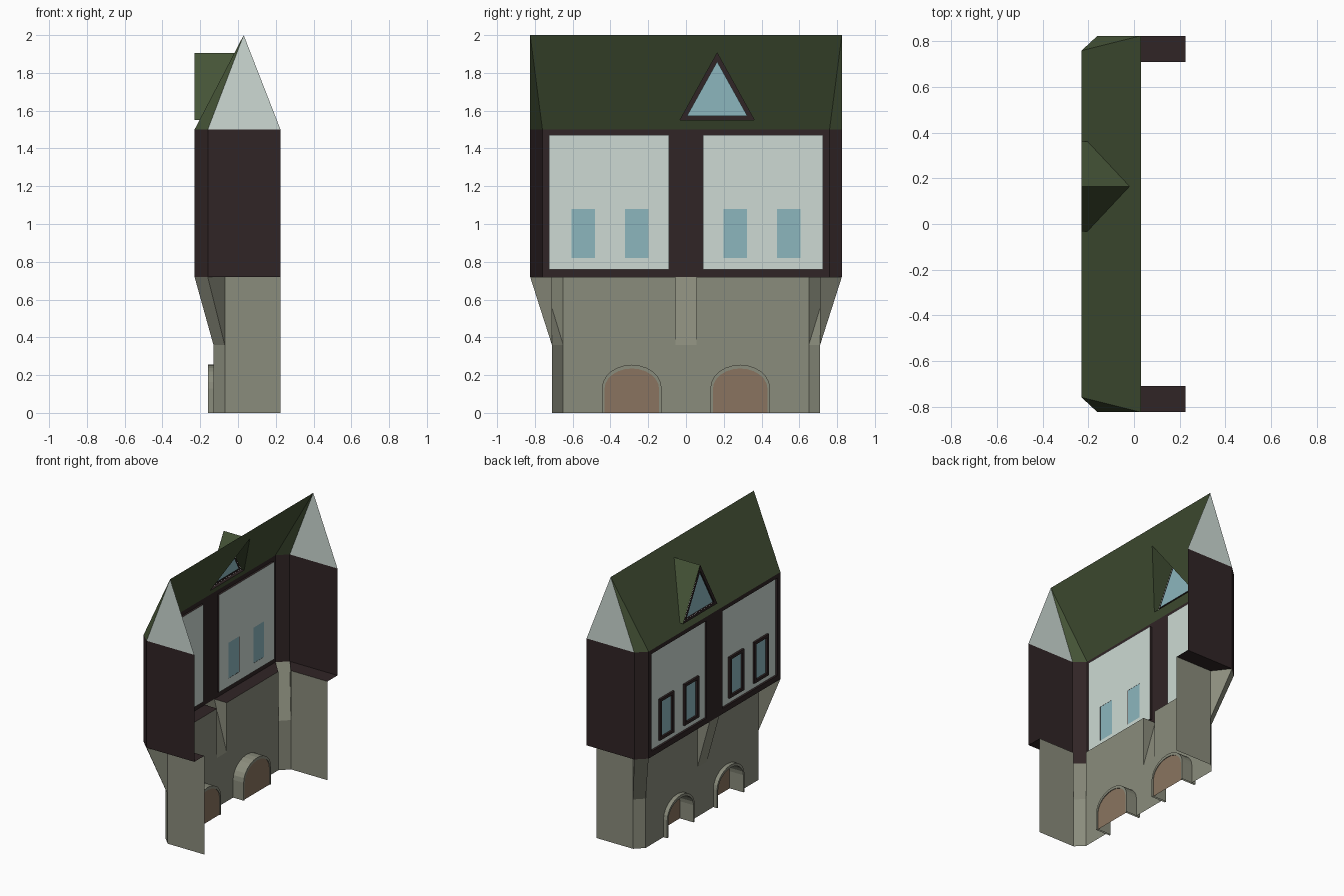
import bpy, math
from mathutils import Vector
from mathutils.geometry import tessellate_polygon

if "Cube" in bpy.data.objects:
    bpy.data.objects.remove(bpy.data.objects["Cube"])


def material(name, r, g, b):
    m = bpy.data.materials.new(name)
    m.diffuse_color = (r, g, b, 1)
    m.use_nodes = True
    m.node_tree.nodes["Principled BSDF"].inputs["Base Color"].default_value = m.diffuse_color
    return m


PLASTER = material("pale plaster", .61, .70, .655)
TIMBER = material("dark timber", .030, .018, .019)
STONE = material("grey stone", .255, .263, .202)
ROOF = material("green roof", .060, .088, .038)
DOOR = material("brown door", .254, .175, .115)
GLASS = material("blue glass", .262, .468, .515)


def build(name, faces, mat, mirror=True):
    """Object from point-list faces, optionally mirrored across the middle (y = 0)."""
    verts, idx = [], []
    for f in faces:
        idx.append(list(range(len(verts), len(verts) + len(f))))
        verts += [tuple(p) for p in f]
    me = bpy.data.meshes.new(name)
    me.from_pydata(verts, [], idx)
    me.materials.append(mat)
    ob = bpy.data.objects.new(name, me)
    bpy.context.collection.objects.link(ob)
    if mirror:
        mod = ob.modifiers.new("mirror", 'MIRROR')
        mod.use_axis = (False, True, False)
        mod.use_mirror_merge = False
    return ob


def at_x(x, pts):
    return [(x, y, z) for y, z in pts]


def at_z(z, pts):
    return [(x, y, z) for x, y in pts]


def rect(y0, y1, z0, z1):
    return [(y0, z0), (y1, z0), (y1, z1), (y0, z1)]


def holed(outer, holes):
    """Flat sheet with holes, as triangles."""
    loops = [[Vector(p) for p in l] for l in [outer] + holes]
    flat = [p for l in loops for p in l]
    return [[flat[i] for i in t] for t in tessellate_polygon(loops)]


def bridge(a, b, closed=True):
    n = len(a)
    return [[a[i], a[(i + 1) % n], b[(i + 1) % n], b[i]]
            for i in range(n if closed else n - 1)]


def ring(outer, inner, x0, x1, closed=True):
    """Solid frame between two matching outlines, from x0 back to x1."""
    o0, i0, o1, i1 = at_x(x0, outer), at_x(x0, inner), at_x(x1, outer), at_x(x1, inner)
    return sum((bridge(a, b, closed) for a, b in
                ((o0, i0), (o0, o1), (i0, i1), (o1, i1))), [])


def arch(yc, hw, spring, top, n=12):
    pts = [(yc - hw, 0)]
    pts += [(yc - hw * math.cos(math.pi * i / n),
             spring + (top - spring) * math.sin(math.pi * i / n)) for i in range(n + 1)]
    return pts + [(yc + hw, 0)]


# Plan outlines of one end: stone base (low) and overhanging timber storey (up)
low = [(.225, -.71), (-.07, -.71), (-.13, -.65)]
up = [(.225, -.825), (-.16, -.825), (-.23, -.76)]
B, M, E, T = .36, .72, 1.5, 2.0     # bracket foot, overhang, eaves, ridge heights
XF, XW, YB = -.23, -.13, .055       # timber front, stone front, bracket half width

# Stone base with door opening and gap behind the middle bracket
arch_out = arch(-.287, .158, .13, .255)
arch_in = arch(-.287, .145, .125, .235)
front = at_x(XW, [(-.65, 0)] + arch_out +
             [(0, 0), (0, B), (-YB, B), (-YB, M), (-.65, M)])
build("stone_front_wall", [front], STONE)
build("stone_end_wall", [bridge(at_z(0, low[:2]), at_z(M, low[:2]), False)[0],
                         bridge(at_z(0, low[1:]), at_z(B, low[1:]), False)[0]], STONE)

# Flared corner brackets and middle bracket
l1, l2 = at_z(B, low[1:])
m1, m2 = at_z(M, low[1:])
u1, u2 = at_z(M, up[1:])
build("corner_bracket", [[l1, l2, u2, u1], [l1, m1, u1], [l2, m2, u2]], STONE)
build("middle_bracket", [[(XW, -YB, B), (XW, 0, B), (XF, 0, M), (XF, -YB, M)],
                         [(XW, -YB, B), (XW, -YB, M), (XF, -YB, M)]], STONE)

# Arched doorways
build("door_surround", ring(arch_out, arch_in, -.16, -.045, False), STONE)
build("door", [at_x(-.05, arch_in)], DOOR)

# Underside of the overhang
build("overhang_underside", [at_z(M, [low[0], low[1], up[1], up[0]]),
                             at_z(M, [low[2], up[2], (XF, -YB), (XW, -YB)])], TIMBER)

# Timber storey: ends, chamfered corners, framed front
build("timber_end_wall", bridge(at_z(M, up), at_z(E, up), False), TIMBER)
bay = rect(-.725, -.09, .76, 1.47)
XP = -.215
build("timber_front_frame",
      holed(at_x(XF, rect(-.76, 0, M, E)), [at_x(XF, bay)]) +
      bridge(at_x(XF, bay), at_x(XP, bay)), TIMBER)

# Plaster panel with framed windows
openings, frames = [], []
for yc in (-.545, -.26):
    inner = rect(yc - .062, yc + .062, .82, 1.08)
    outer = rect(yc - .083, yc + .083, .80, 1.10)
    openings.append(inner)
    frames += ring(outer, inner, XF - .001, XP - .001)
build("plaster_panel", holed(at_x(XP, bay), [at_x(XP, o) for o in openings]), PLASTER)
build("window_frames", frames, TIMBER)
build("window_glass", [at_x(XP - .002, o) for o in openings], GLASS)

# Gable ends and roof corners
ridge = (.03, -.825, T)
e0, e1, e2 = at_z(E, up)
build("gable", [[e0, e1, ridge]], PLASTER)
build("roof_corner", [[e1, e2, ridge]], ROOF)


# Roof slope, cut open behind the dormer
def on_roof(y, z):
    return (XF + .26 * (z - E) / (T - E), y, z)


tri_out = [(-.032, 1.55), (.362, 1.55), (.165, 1.905)]
tri_in = [(.005, 1.572), (.325, 1.572), (.165, 1.86)]
tri_roof = [on_roof(*p) for p in tri_out]
tri_front = at_x(XF, tri_out)
slope = [on_roof(-.76, E), on_roof(.76, E), on_roof(.825, T), on_roof(-.825, T)]
build("roof_slope", holed(slope, [tri_roof]), ROOF, False)

# Triangular dormer
sides = bridge(tri_front, tri_roof)
build("dormer_roof", sides[1:], ROOF, False)
build("dormer_sill", sides[:1], TIMBER, False)
build("dormer_frame", ring(tri_out, tri_in, XF - .001, XF + .012)[:3] +
      bridge(at_x(XF, tri_in), at_x(XF + .012, tri_in)), TIMBER, False)
build("dormer_glass", [at_x(XF + .01, tri_in)], GLASS, False)
